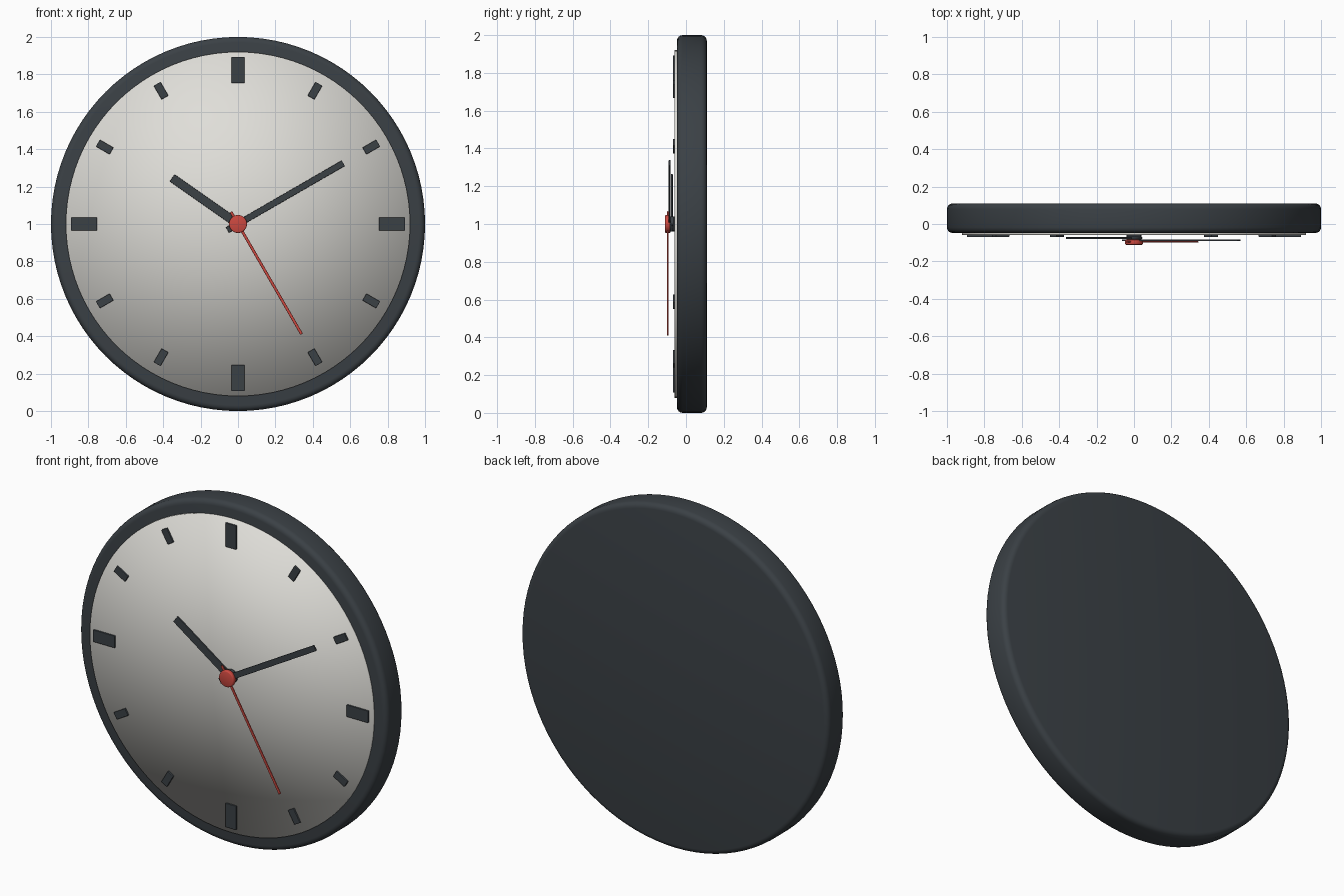
import bpy
import bmesh
import math
from mathutils import Matrix

cube = bpy.data.objects.get("Cube")
if cube:
    bpy.data.objects.remove(cube)


def material(name, rgb):
    m = bpy.data.materials.new(name)
    m.use_nodes = True
    m.diffuse_color = (*rgb, 1)
    m.node_tree.nodes["Principled BSDF"].inputs["Base Color"].default_value = (*rgb, 1)
    return m


CHARCOAL = material("charcoal", (0.043, 0.052, 0.06))
IVORY = material("ivory", (0.74, 0.73, 0.69))
RED = material("red", (0.6, 0.065, 0.05))
CENTRE = Matrix.Translation((0, 0, 1))


def finish(name, bm, mat):
    bmesh.ops.recalc_face_normals(bm, faces=bm.faces)
    mesh = bpy.data.meshes.new(name)
    bm.to_mesh(mesh)
    bm.free()
    mesh.materials.append(mat)
    obj = bpy.data.objects.new(name, mesh)
    bpy.context.collection.objects.link(obj)
    return obj


def lathe(name, profile, mat, steps=96):
    """Spin (radius, y) points around the clock's axis; ends lie on the axis."""
    bm = bmesh.new()
    verts = [bm.verts.new((r, y, 0)) for r, y in profile]
    edges = [bm.edges.new(pair) for pair in zip(verts, verts[1:])]
    bmesh.ops.spin(bm, geom=verts + edges, cent=(0, 0, 0), axis=(0, 1, 0),
                   angle=math.tau, steps=steps)
    bmesh.ops.remove_doubles(bm, verts=bm.verts, dist=1e-5)
    bm.transform(CENTRE)
    for f in bm.faces:
        f.smooth = True
    return finish(name, bm, mat)


def bar(name, angle, start, end, width, front, back, mat):
    """Radial box at a clock angle in degrees, between two radii."""
    bm = bmesh.new()
    bmesh.ops.create_cube(bm, size=1)
    bm.transform(CENTRE @ Matrix.Rotation(math.radians(angle), 4, 'Y')
                 @ Matrix.Translation((0, (front + back) / 2, (start + end) / 2))
                 @ Matrix.Diagonal((width, back - front, end - start, 1)))
    obj = finish(name, bm, mat)
    bevel = obj.modifiers.new("soft_edges", 'BEVEL')
    bevel.width = 0.003
    bevel.segments = 2
    return obj


def rounded(radius, front, back, r, segments=4):
    """Disc profile with rounded rims."""
    arc = [i * math.pi / 2 / segments for i in range(segments + 1)]
    rim = [(radius - r + r * math.sin(a), front + r - r * math.cos(a)) for a in arc]
    rim += [(radius - r + r * math.cos(a), back - r + r * math.sin(a)) for a in arc]
    return [(0, front)] + rim + [(0, back)]


# Case and dial
lathe("case", rounded(1, -0.048, 0.11, 0.03), CHARCOAL)
lathe("dial", [(0, -0.06), (0.92, -0.06), (0.92, -0.04), (0, -0.04)], IVORY)

# Hour markers, longer at the quarters
for hour in range(12):
    length, width = (0.14, 0.07) if hour % 3 == 0 else (0.085, 0.042)
    bar(f"hour_marker_{hour or 12}", hour * 30, 0.823 - length / 2,
        0.823 + length / 2, width, -0.07, -0.055, CHARCOAL)

# Hands and centre
lathe("hub", [(0, -0.085), (0.04, -0.085), (0.04, -0.05), (0, -0.05)], CHARCOAL, 32)
bar("hour_hand", -55, -0.04, 0.43, 0.046, -0.08, -0.07, CHARCOAL)
bar("minute_hand", 60, -0.065, 0.65, 0.034, -0.092, -0.082, CHARCOAL)
bar("second_hand", 150, -0.075, 0.68, 0.015, -0.1, -0.092, RED)
lathe("centre_cap", rounded(0.048, -0.111, -0.084, 0.006, 2), RED, 32)
